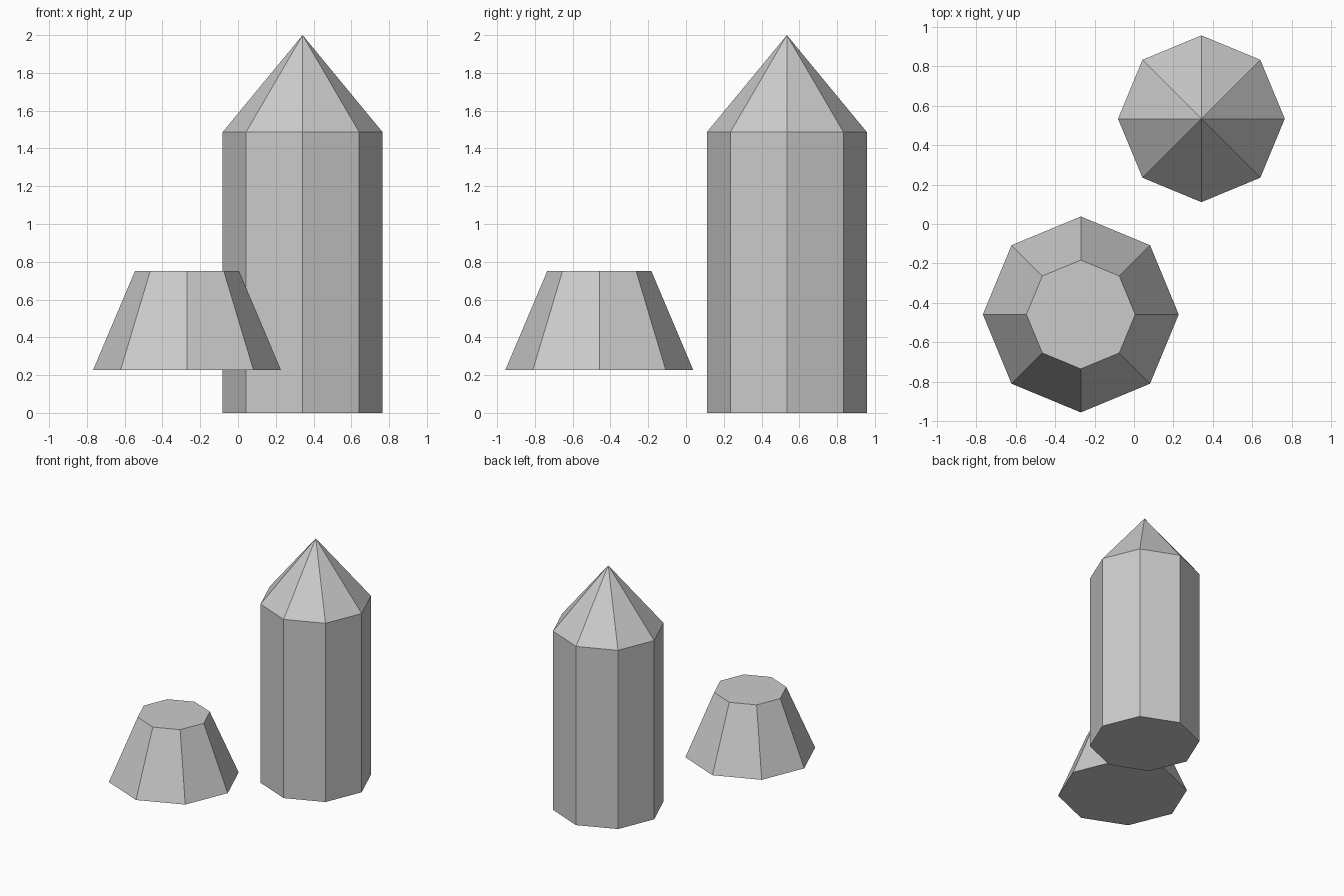
import bpy, bmesh
from math import cos, sin, pi

if "Cube" in bpy.data.objects:
    bpy.data.objects.remove(bpy.data.objects["Cube"])

SIDES = 8


def octagon_solid(name, centre, profile):
    """Closed solid from (radius, z) rings, bottom to top; radius 0 is an apex."""
    bm = bmesh.new()
    rings = []
    for r, z in profile:
        count = SIDES if r else 1
        rings.append([bm.verts.new((r * cos(2 * pi * i / SIDES),
                                    r * sin(2 * pi * i / SIDES), z))
                      for i in range(count)])
    bm.faces.new(rings[0][::-1])
    for low, high in zip(rings, rings[1:]):
        for i in range(SIDES):
            j = (i + 1) % SIDES
            if len(high) == 1:
                bm.faces.new((low[i], low[j], high[0]))
            else:
                bm.faces.new((low[i], low[j], high[j], high[i]))
    if len(rings[-1]) > 1:
        bm.faces.new(rings[-1])
    bmesh.ops.recalc_face_normals(bm, faces=bm.faces)
    mesh = bpy.data.meshes.new(name)
    bm.to_mesh(mesh)
    bm.free()
    obj = bpy.data.objects.new(name, mesh)
    obj.location = (*centre, 0)
    bpy.context.collection.objects.link(obj)
    return obj


# Tall column with a pointed top
octagon_solid("pointed_column", (0.342, 0.534),
              [(0.423, 0), (0.423, 1.487), (0, 2.0)])

# Floating tapered block with a flat top
octagon_solid("tapered_block", (-0.27, -0.459),
              [(0.497, 0.228), (0.276, 0.75)])
